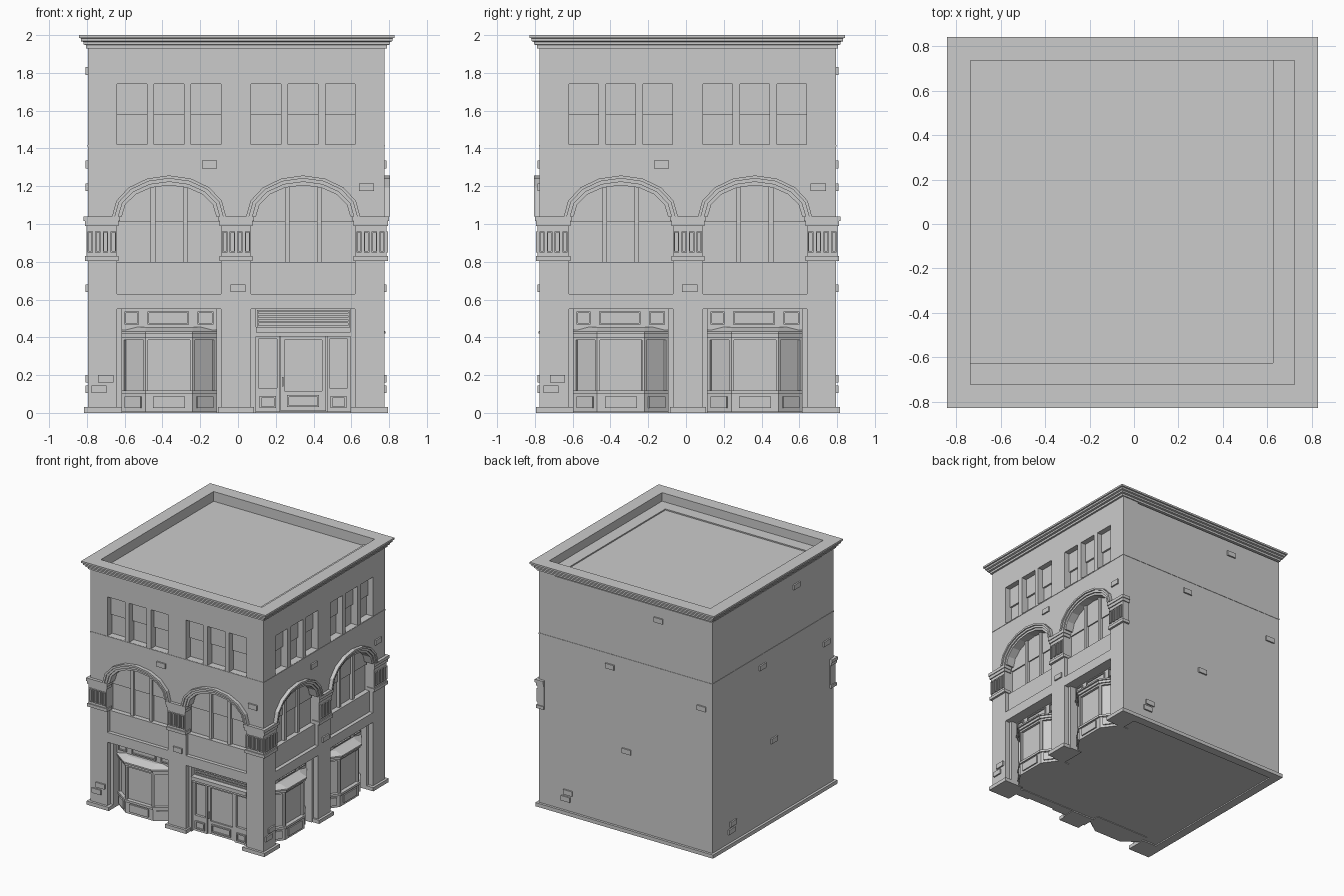
import bpy, bmesh, math
from mathutils import Matrix, Vector

cube = bpy.data.objects.get("Cube")
if cube:
    bpy.data.objects.remove(cube, do_unlink=True)

stone = bpy.data.materials.new("grey stone")
stone.use_nodes = True
GREY = (0.6, 0.6, 0.6, 1)
stone.diffuse_color = GREY
stone.node_tree.nodes["Principled BSDF"].inputs["Base Color"].default_value = GREY

H = 0.785                     # half width of the walls
DEEP = -0.15                  # back of the street walls
BAYS = (-0.355, 0.355)        # bay centres along a street wall
HALF = 0.275                  # half width of a bay
SIDES = ("front", "right", "back", "left")
CENTRE = Matrix.Translation((-0.01, 0.01, 0))


def wall_matrix(k):
    """Wall frame: x along the wall, y up, z outward."""
    return (CENTRE @ Matrix.Rotation(k * math.pi / 2, 4, 'Z')
            @ Matrix.Translation((0, -H, 0)) @ Matrix.Rotation(math.pi / 2, 4, 'X'))


def make(name, solids, matrix):
    """One object from solids, each a pair of matching end outlines."""
    bm = bmesh.new()
    for a, b in solids:
        va = [bm.verts.new(p) for p in a]
        vb = [bm.verts.new(p) for p in b]
        bm.faces.new(va)
        bm.faces.new(vb[::-1])
        for i in range(len(va)):
            j = (i + 1) % len(va)
            bm.faces.new((va[j], va[i], vb[i], vb[j]))
    bmesh.ops.recalc_face_normals(bm, faces=bm.faces)
    bm.transform(matrix)
    mesh = bpy.data.meshes.new(name)
    bm.to_mesh(mesh)
    bm.free()
    mesh.materials.append(stone)
    obj = bpy.data.objects.new(name, mesh)
    bpy.context.collection.objects.link(obj)
    return obj


def prism(outline, d0, d1):
    return [(u, z, d0) for u, z in outline], [(u, z, d1) for u, z in outline]


def box(u0, u1, z0, z1, d0, d1):
    return prism([(u0, z0), (u1, z0), (u1, z1), (u0, z1)], d0, d1)


def plan(outline, z0, z1, top=None):
    return [(u, z0, d) for u, d in outline], [(u, z1, d) for u, d in (top or outline)]


def frame(u0, u1, z0, z1, w, d0, d1):
    return [box(u0, u1, z0, z0 + w, d0, d1), box(u0, u1, z1 - w, z1, d0, d1),
            box(u0, u0 + w, z0 + w, z1 - w, d0, d1), box(u1 - w, u1, z0 + w, z1 - w, d0, d1)]


def arch(c, a, b, n=8):
    """Half ellipse from left to right above the springing line."""
    return [(c - a * math.cos(math.pi * i / n), 1.04 + b * math.sin(math.pi * i / n))
            for i in range(n + 1)]


def bay_line(c, o):
    return [(c - 0.25, o - 0.11), (c - 0.125, o - 0.02), (c + 0.125, o - 0.02), (c + 0.25, o - 0.11)]


def bay_plan(c, o):
    return bay_line(c, o) + [(c + 0.25, -0.2), (c - 0.25, -0.2)]


def facet_box(p, q, t0, t1, z0, z1, back, out):
    """Plate on one bay facet, between fractions t0 and t1 of its width."""
    p, q = Vector(p), Vector(q)
    along = q - p
    n = Vector((-along.y, along.x)).normalized()
    pts = [p + along * t0 + n * back, p + along * t1 + n * back,
           p + along * t1 + n * out, p + along * t0 + n * out]
    return plan([tuple(v) for v in pts], z0, z1)


def bay_window(name, c, m):
    solids = [plan(bay_plan(c, 0), 0.005, 0.1),
              plan(bay_plan(c, 0.012), 0.1, 0.118),
              plan(bay_plan(c, -0.02), 0.118, 0.4),
              plan(bay_plan(c, 0.012), 0.4, 0.42),
              plan(bay_plan(c, 0.025), 0.42, 0.432),
              plan(bay_plan(c, 0.025), 0.432, 0.455, bay_plan(c, -0.04))]
    line = bay_line(c, 0)
    for p, q in zip(line, line[1:]):
        post = 0.014 / (Vector(q) - Vector(p)).length
        for t in (0, 1 - post):
            solids.append(facet_box(p, q, t, t + post, 0.118, 0.4, -0.03, 0))
        solids.append(facet_box(p, q, 0, 1, 0.385, 0.4, -0.03, 0))
        # raised panel under the sill
        solids.append(facet_box(p, q, 0.16, 0.84, 0.025, 0.088, -0.01, 0.01))
    make(name, solids, m)


def shop_door(name, c, m):
    d = -0.06
    solids = [box(c - 0.25, c + 0.25, 0.005, 0.41, DEEP, d - 0.02),
              box(c - 0.25, c + 0.25, 0.405, 0.425, DEEP, d + 0.015),
              box(c - 0.25, c + 0.25, 0.425, 0.455, DEEP, d + 0.03)]
    for u0, u1 in ((-0.25, -0.125), (0.125, 0.25)):
        solids.append(box(c + u0, c + u1, 0.005, 0.118, DEEP, d))
        solids += frame(c + u0, c + u1, 0.118, 0.405, 0.014, DEEP, d)
        solids += frame(c + u0 + 0.02, c + u1 - 0.02, 0.025, 0.09, 0.01, d, d + 0.01)
    solids += frame(c - 0.12, c + 0.12, 0.01, 0.405, 0.02, DEEP, d - 0.008)
    solids.append(box(c - 0.12, c + 0.12, 0.01, 0.115, DEEP, d - 0.008))
    solids += frame(c - 0.085, c + 0.085, 0.03, 0.095, 0.01, d - 0.01, d + 0.004)
    solids.append(box(c - 0.112, c - 0.104, 0.14, 0.19, d - 0.01, d + 0.015))
    make(name, solids, m)


# Street facades
for k in (0, 1):
    m, side = wall_matrix(k), SIDES[k]
    piers = ((-H, -0.63), (-0.08, 0.08), (0.63, H))
    make(side + "_piers", [box(a, b, 0, 1.04, DEEP, 0) for a, b in piers], m)

    outline = [(-H, 1.04)]
    for c in BAYS:
        outline += arch(c, 0.25, 0.165)
    outline += [(H, 1.04), (H, 1.42), (-H, 1.42)]
    make(side + "_arch_wall", [prism(outline, DEEP, 0)], m)

    # arch mouldings stepping outward
    rings = []
    for c in BAYS:
        for a0, a1, out in ((0.25, 0.268, 0.01), (0.268, 0.286, 0.02), (0.286, 0.302, 0.03)):
            rings.append(prism(arch(c, a0, a0 - 0.085) + arch(c, a1, a1 - 0.085)[::-1], -0.03, out))
    make(side + "_arch_mouldings", rings, m)

    make(side + "_spandrels", [s for c in BAYS for s in (
        box(c - HALF, c + HALF, 0.55, 0.63, DEEP, 0),
        box(c - HALF, c + HALF, 0.63, 0.8, DEEP, -0.03))], m)

    # arched windows with mullions and stepped sashes
    solids = []
    for c in BAYS:
        solids += [box(c - HALF, c + HALF, 0.8, 1.22, DEEP, -0.07),
                   box(c - HALF, c + HALF, 1.01, 1.22, DEEP, -0.06)]
        solids += [box(c + s - 0.012, c + s + 0.012, 0.8, 1.2, DEEP, -0.045) for s in (-0.085, 0.085)]
    make(side + "_arched_windows", solids, m)

    # upper wall with six windows
    lefts = [c - HALF + i * 0.196 for c in BAYS for i in range(3)]
    edges = [-H] + [e for u in lefts for e in (u, u + 0.157)] + [H]
    wall = [box(a, b, 1.42, 1.74, DEEP, 0) for a, b in zip(edges[::2], edges[1::2])]
    make(side + "_upper_wall", wall + [box(-H, H, 1.74, 1.93, DEEP, 0)], m)
    make(side + "_upper_windows", [s for u in lefts for s in (
        box(u, u + 0.157, 1.42, 1.58, DEEP, -0.06),
        box(u, u + 0.157, 1.58, 1.74, DEEP, -0.045))], m)

    # pier capitals with flutes
    solids = []
    for a, b in ((-H - 0.008, -0.63), (-0.08, 0.08), (0.63, H + 0.008)):
        for z0, z1, grow in ((0.805, 0.83, 0.008), (0.83, 0.99, 0), (0.99, 1.015, 0.008), (1.015, 1.04, 0.014)):
            solids.append(box(a - grow, b + grow, z0, z1, -0.05, 0.01 + grow))
        for i in range(4):
            u = a + (b - a) * (i + 0.5) / 4
            solids += frame(u - 0.014, u + 0.014, 0.85, 0.96, 0.006, 0, 0.02)
    make(side + "_capitals", solids, m)

    # shop fronts
    for i, c in enumerate(BAYS):
        name = side + ("_left_bay", "_right_bay")[i]
        is_door = k == 0 and i == 1
        make(name + "_jambs", [box(c + s - 0.0125, c + s + 0.0125, 0, 0.55, DEEP, -0.04)
                               for s in (-0.2625, 0.2625)], m)
        sign = [box(c - 0.25, c + 0.25, 0.44, 0.55, DEEP, -0.09)]
        if is_door:
            sign += frame(c - 0.245, c + 0.245, 0.455, 0.545, 0.008, -0.1, -0.075)
            sign += [box(c - 0.24, c + 0.24, z, z + 0.01, -0.1, -0.075) for z in (0.475, 0.495, 0.515)]
            shop_door(name + "_door", c, m)
        else:
            for u0, u1 in ((-0.235, -0.16), (-0.115, 0.105), (0.15, 0.235)):
                sign += frame(c + u0, c + u1, 0.468, 0.538, 0.008, -0.1, -0.08)
            bay_window(name + "_window", c, m)
        make(name + "_sign_panel", sign, m)

    make(side + "_plinths", [box(a, b, 0, 0.03, DEEP, 0.02) for a, b in
                             ((-H - 0.02, -0.605), (-0.095, 0.095), (0.605, H + 0.02))], m)

# Plain walls: plinth strips
for k in (2, 3):
    make(SIDES[k] + "_plinth", [box(-H - 0.02, H + 0.02, 0, 0.03, -0.05, 0.02)], wall_matrix(k))

# Projecting bricks on every wall
for k in range(4):
    spots = [(-0.14, 1.315), (0.69, 1.195), (0.01, 0.66)]
    spots += [(-0.69, 0.18), (-0.725, 0.125)] if k < 2 else [(-0.52, 0.18), (-0.54, 0.125), (0.3, 1.81)]
    make(SIDES[k] + "_bricks", [box(u - 0.04, u + 0.04, z - 0.02, z + 0.02, -0.02, 0.012)
                                for u, z in spots], wall_matrix(k))


def square(r, z):
    return [(-r, -r, z), (r, -r, z), (r, r, z), (-r, r, z)]


# Building core with the flat roof
x1 = H + DEEP
core = [(-H, -x1), (x1, -x1), (x1, H), (-H, H)]
make("core", [([(x, y, 0.01) for x, y in core], [(x, y, 1.92) for x, y in core])], CENTRE)

# Thin seam course
make("seam_course", [(square(H + 0.003, 1.41), square(H + 0.003, 1.418))], CENTRE)

# Cornice and parapet: a stepped profile run round the square
profile = [(0.73, 1.9), (0.73, 2.0), (0.835, 2.0), (0.835, 1.985), (0.825, 1.983), (0.825, 1.968),
           (0.812, 1.964), (0.812, 1.95), (0.797, 1.947), (0.797, 1.93), (0.77, 1.93), (0.77, 1.9)]
bm = bmesh.new()
loops = [[bm.verts.new(p) for p in square(r, z)] for r, z in profile]
for i, lower in enumerate(loops):
    upper = loops[(i + 1) % len(loops)]
    for j in range(4):
        n = (j + 1) % 4
        bm.faces.new((lower[j], lower[n], upper[n], upper[j]))
bmesh.ops.recalc_face_normals(bm, faces=bm.faces)
bm.transform(CENTRE @ Matrix.Translation((0.003, -0.003, 0)))
mesh = bpy.data.meshes.new("cornice")
bm.to_mesh(mesh)
bm.free()
mesh.materials.append(stone)
bpy.context.collection.objects.link(bpy.data.objects.new("cornice", mesh))
